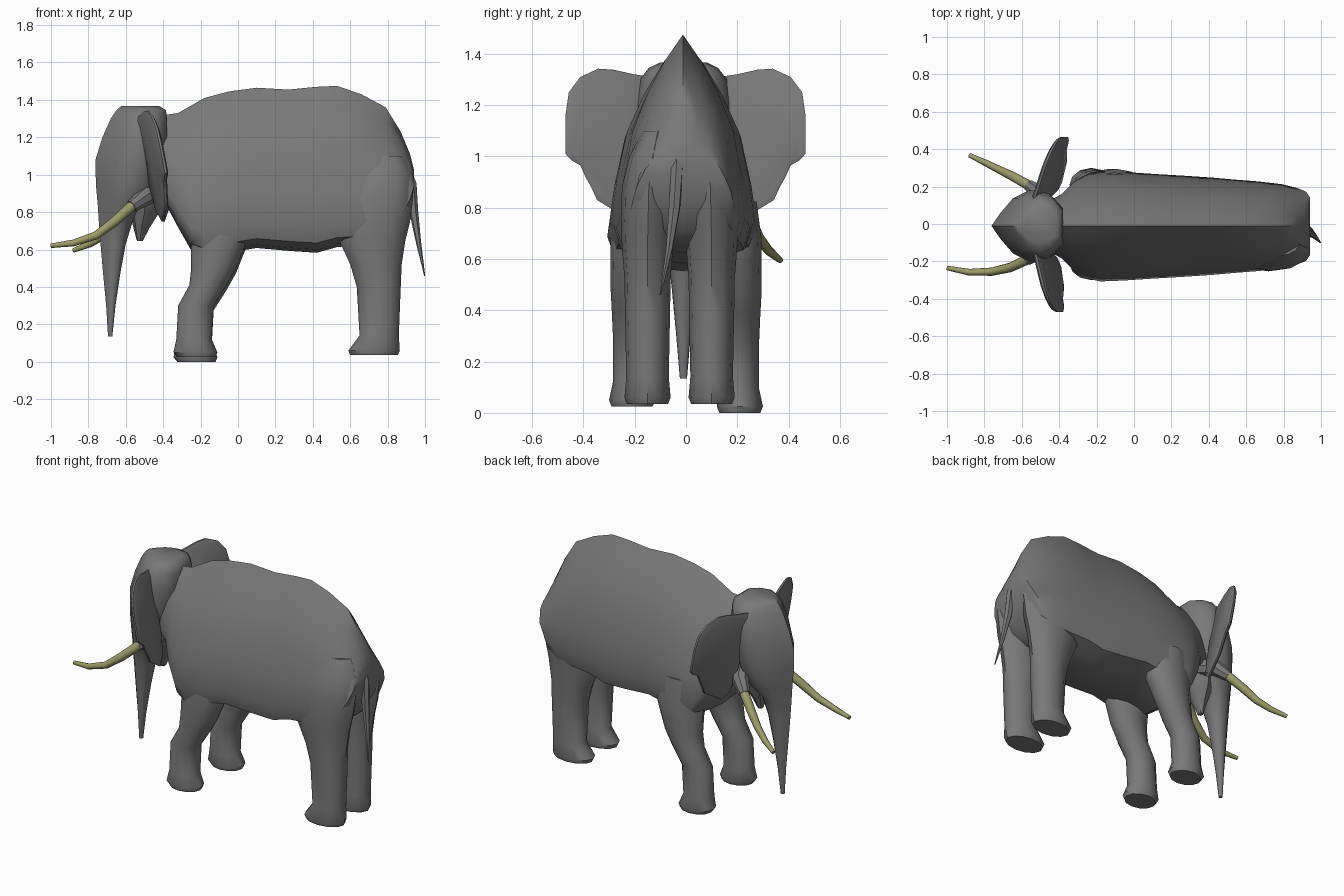
import bpy, bmesh
from math import sin, cos, pi
from mathutils import Vector


def colour(name, rgb):
    mat = bpy.data.materials.new(name)
    mat.diffuse_color = (*rgb, 1)
    return mat


hide = colour("grey_hide", (.19, .19, .19))
ivory = colour("ivory", (.33, .33, .14))


def finish(name, bm, angle=40, mat=hide):
    bmesh.ops.recalc_face_normals(bm, faces=bm.faces)
    mesh = bpy.data.meshes.new(name)
    bm.to_mesh(mesh)
    bm.free()
    ob = bpy.data.objects.new(name, mesh)
    bpy.context.collection.objects.link(ob)
    mesh.materials.append(mat)
    bpy.ops.object.select_all(action='DESELECT')
    ob.select_set(True)
    bpy.context.view_layer.objects.active = ob
    bpy.ops.object.shade_smooth_by_angle(angle=angle * pi / 180)
    return ob


def loft(name, rings, **kw):
    """Skin a list of equal-length closed rings and cap both ends."""
    bm = bmesh.new()
    rows = [[bm.verts.new(p) for p in r] for r in rings]
    n = len(rows[0])
    for a, b in zip(rows, rows[1:]):
        for i in range(n):
            j = (i + 1) % n
            bm.faces.new((a[i], a[j], b[j], b[i]))
    bm.faces.new(rows[0])
    bm.faces.new(rows[-1])
    return finish(name, bm, **kw)


def ellipse(cx, cy, z, rx, ry, n=12):
    return [(cx + rx * cos(2 * pi * i / n), cy + ry * sin(2 * pi * i / n), z) for i in range(n)]


def tube(name, pts, radii, n=8, **kw):
    pts = [Vector(p) for p in pts]
    rings = []
    for i, (p, r) in enumerate(zip(pts, radii)):
        d = (pts[min(i + 1, len(pts) - 1)] - pts[max(i - 1, 0)]).normalized()
        u = d.cross(Vector((0.1, 1, 0.05))).normalized()
        v = d.cross(u)
        rings.append([p + r * (u * cos(2 * pi * k / n) + v * sin(2 * pi * k / n)) for k in range(n)])
    return loft(name, rings, **kw)


# Body: ridge-backed section (width, height fractions) lofted along x
half = [(0.28, .88), (.55, .73), (.78, .56), (.92, .34), (1, .14), (.9, .04), (.5, .0)]
outline = [(0, 1)] + half + [(0, -.02)] + [(-y, z) for y, z in reversed(half)]
body = [  # x, top, bottom, half width
    (-.48, 1.28, .92, .12), (-.39, 1.32, .86, .17), (-.32, 1.33, .73, .24),
    (-.25, 1.37, .61, .28), (-.18, 1.41, .57, .295), (-.05, 1.445, .60, .29),
    (.10, 1.465, .625, .28), (.27, 1.455, .61, .27), (.42, 1.47, .60, .26),
    (.53, 1.475, .63, .25), (.66, 1.43, .64, .24), (.79, 1.36, .66, .225),
    (.87, 1.23, .72, .205), (.92, 1.11, .83, .185), (.94, 1.03, .92, .155)]
loft("body", [[(x, y * w - .012, b + z * (t - b)) for y, z in outline] for x, t, b, w in body])

# Legs: z, x min, x max, outward shift, half depth
front = [(.85, -.27, .06, -.06, .13), (.70, -.26, .07, -.025, .115), (.60, -.25, .03, -.01, .10),
         (.50, -.25, -.01, 0, .09), (.41, -.26, -.06, 0, .085), (.30, -.32, -.13, 0, .08),
         (.12, -.33, -.14, 0, .08), (.05, -.345, -.11, .005, .09), (.025, -.325, -.12, .005, .08)]
rear = [(1.10, .66, .88, -.04, .06), (1.0, .58, .93, -.02, .09), (.88, .54, .937, -.005, .105),
        (.75, .52, .92, -.002, .105), (.65, .54, .895, 0, .10), (.52, .60, .875, 0, .09),
        (.40, .635, .87, 0, .088), (.14, .65, .86, 0, .083), (.06, .59, .865, 0, .09), (.035, .60, .855, 0, .08)]
for side, label in ((-1, "near"), (1, "far")):
    drop = .025 if side > 0 else 0
    for kind, secs, cy in (("front", front, .205 * side), ("rear", rear, .125 * side - .025)):
        d = drop if kind == "front" else 0
        loft(f"{kind}_leg_{label}",
             [ellipse((a + b) / 2, cy + side * s, z - d, (b - a) / 2, r) for z, a, b, s, r in secs])

# Head and trunk: wedge-nosed plan lofted upwards
plan = [(0, .0), (.13, .36), (.32, .78), (.55, 1), (.8, .9), (1, .5)]
plan = plan + [(x, -y) for x, y in reversed(plan[1:])]
head = [  # z, front x, back x, half width
    (.135, -.695, -.672, .014), (.30, -.705, -.655, .028), (.48, -.722, -.628, .045),
    (.63, -.735, -.60, .062), (.76, -.745, -.56, .09), (.84, -.75, -.49, .14),
    (.95, -.76, -.43, .175), (1.08, -.762, -.40, .19), (1.20, -.725, -.38, .19),
    (1.30, -.68, -.38, .17), (1.345, -.65, -.385, .135), (1.367, -.625, -.42, .09)]
loft("head_and_trunk", [[(f + x * (b - f), y * w - .01, z) for x, y in plan] for z, f, b, w in head], angle=50)

# Lower jaw
loft("lower_jaw", [ellipse(-.525, -.01, .645, .015, .02, 8), ellipse(-.515, -.01, .72, .045, .05, 8),
                   ellipse(-.50, -.01, .80, .08, .10, 8), ellipse(-.49, -.01, .90, .10, .13, 8)])

# Ears: thin plates leaning back towards the bottom
ear = [(.13, 1.31), (.20, 1.32), (.28, 1.338), (.34, 1.342), (.41, 1.31), (.455, 1.25), (.468, 1.16),
       (.468, 1.01), (.445, .985), (.41, .965), (.39, .92), (.365, .875), (.345, .83), (.28, .79),
       (.22, .75), (.17, .79), (.14, .90)]
for side, label, sweep in ((-1, "near", .27), (1, "far", .36)):
    def ring(dx, s):
        out = []
        for y, z in ear:
            y, z = .27 + (y - .27) * s, 1.08 + (z - 1.08) * s
            out.append((-.53 + .19 * (1.35 - z) + sweep * (y - .17) + dx, side * y - .002, z))
        return out
    loft(f"ear_{label}", [ring(-.018, .9), ring(-.006, 1), ring(.006, 1), ring(.018, .9)])

# Tusks with short sockets
near = [(-.50, -.14, .88), (-.57, -.19, .83), (-.66, -.232, .75), (-.76, -.255, .675),
        (-.88, -.258, .635), (-1.0, -.235, .62)]
far = [(-.50, .16, .88), (-.56, .205, .825), (-.64, .25, .75), (-.71, .285, .68),
       (-.79, .325, .63), (-.88, .368, .595)]
for label, path in (("near", near), ("far", far)):
    tube(f"tusk_{label}", path, [.028, .028, .026, .022, .018, .012], mat=ivory, angle=60)
    inner = Vector(path[0]) + Vector((.04, -path[0][1] * .6, .03))
    tube(f"tusk_socket_{label}", [inner, path[0], path[1]], [.06, .05, .033])

# Tail
tube("tail", [(.89, -.035, 1.06), (.93, -.035, .95), (.94, -.045, .80), (.965, -.065, .64), (.998, -.10, .46)],
     [.02, .025, .024, .014, .003], n=6)
